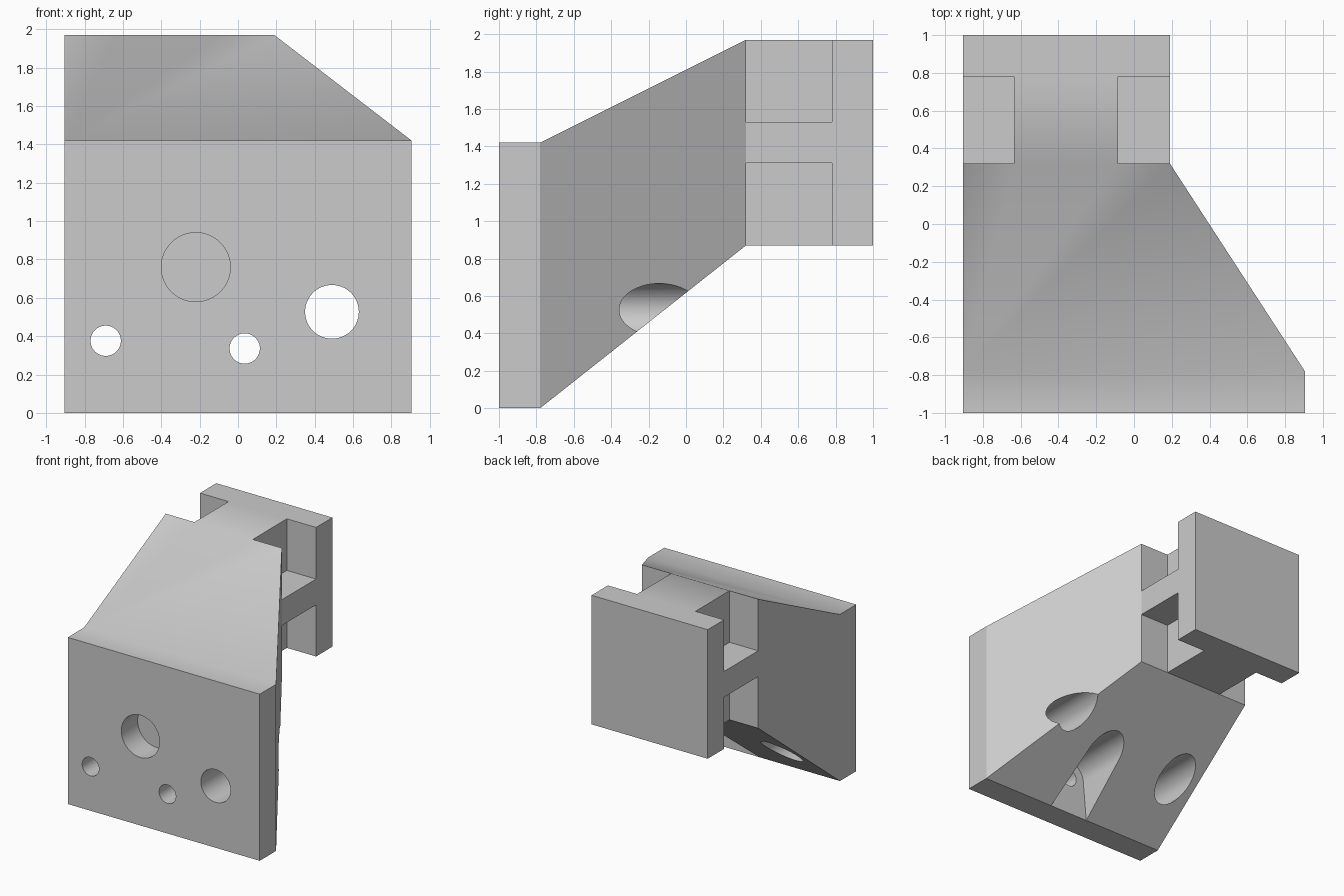
import bpy, bmesh, math

if "Cube" in bpy.data.objects:
    bpy.data.objects.remove(bpy.data.objects["Cube"])

grey = bpy.data.materials.new("plain grey")
grey.use_nodes = True
COLOUR = (0.6, 0.6, 0.6, 1)
grey.diffuse_color = COLOUR
grey.node_tree.nodes["Principled BSDF"].inputs["Base Color"].default_value = COLOUR

LEFT, RIGHT = -0.905, 0.905
FRONT, PLATE, NECK, FLANGE, BACK = -1.0, -0.78, 0.32, 0.78, 1.0
NECK_RIGHT, NECK_LOW, TOP = 0.19, 0.87, 1.97


def loft(name, sections):
    """Closed solid through matching outlines, each given as (y, [(x, z), ...])."""
    bm = bmesh.new()
    rings = [[bm.verts.new((x, y, z)) for x, z in outline] for y, outline in sections]
    n = len(rings[0])
    for a, b in zip(rings, rings[1:]):
        for i in range(n):
            j = (i + 1) % n
            bm.faces.new((a[i], a[j], b[j], b[i]))
    bm.faces.new(rings[0])
    bm.faces.new(rings[-1])
    bmesh.ops.recalc_face_normals(bm, faces=bm.faces)
    mesh = bpy.data.meshes.new(name)
    bm.to_mesh(mesh)
    bm.free()
    mesh.materials.append(grey)
    obj = bpy.data.objects.new(name, mesh)
    bpy.context.collection.objects.link(obj)
    return obj


def rect(x0, x1, z0, z1):
    return [(x0, z0), (x1, z0), (x1, z1), (x0, z1)]


def arc(x, z, r, turn=math.tau, steps=64):
    count = steps if turn == math.tau else steps + 1
    return [(x + r * math.cos(turn * i / steps), z + r * math.sin(turn * i / steps))
            for i in range(count)]


def prism(name, outline, y0, y1):
    return loft(name, [(y0, outline), (y1, outline)])


# Body: front plate, slanted arm and rear block
plate = rect(LEFT, RIGHT, 0, 1.42)
block = rect(LEFT, NECK_RIGHT, NECK_LOW, TOP)
body = loft("bracket_body", [(FRONT, plate), (PLATE, plate), (NECK, block), (BACK, block)])

cutters = []

# Four corner notches leave a cross-shaped neck
for x0, x1 in ((-1.2, -0.635), (-0.085, 0.5)):
    for z0, z1 in ((0.6, 1.31), (1.53, 2.2)):
        cutters.append(prism("neck_notch_cutter", rect(x0, x1, z0, z1), NECK, FLANGE))

# Blind socket and through hole
cutters.append(prism("socket_cutter", arc(-0.22, 0.76, 0.18), -1.2, PLATE))
cutters.append(prism("large_hole_cutter", arc(0.49, 0.527, 0.14), -1.2, 0.5))

# Small bolt holes, with a round recess and an open-bottomed recess behind them
cutters.append(prism("bolt_hole_cutter", arc(-0.69, 0.376, 0.079), -1.2, -0.7))
cutters.append(prism("bolt_recess_cutter", arc(-0.69, 0.376, 0.148), PLATE, 0.3))
cutters.append(prism("bolt_hole_cutter", arc(0.035, 0.336, 0.079), -1.2, -0.7))
slot = arc(0.035, 0.336, 0.155, math.pi, 32) + [(-0.155, -0.05), (0.225, -0.05)]
cutters.append(prism("bolt_slot_cutter", slot, PLATE, 0.3))

bpy.context.view_layer.objects.active = body
for cutter in cutters:
    mod = body.modifiers.new("cut", "BOOLEAN")
    mod.operation = "DIFFERENCE"
    mod.solver = "EXACT"
    mod.object = cutter
    bpy.ops.object.modifier_apply(modifier=mod.name)
    bpy.data.objects.remove(cutter)

# Smooth hole walls, sharp edges
bpy.ops.object.select_all(action="DESELECT")
body.select_set(True)
bpy.ops.object.shade_smooth_by_angle(angle=math.radians(30))
